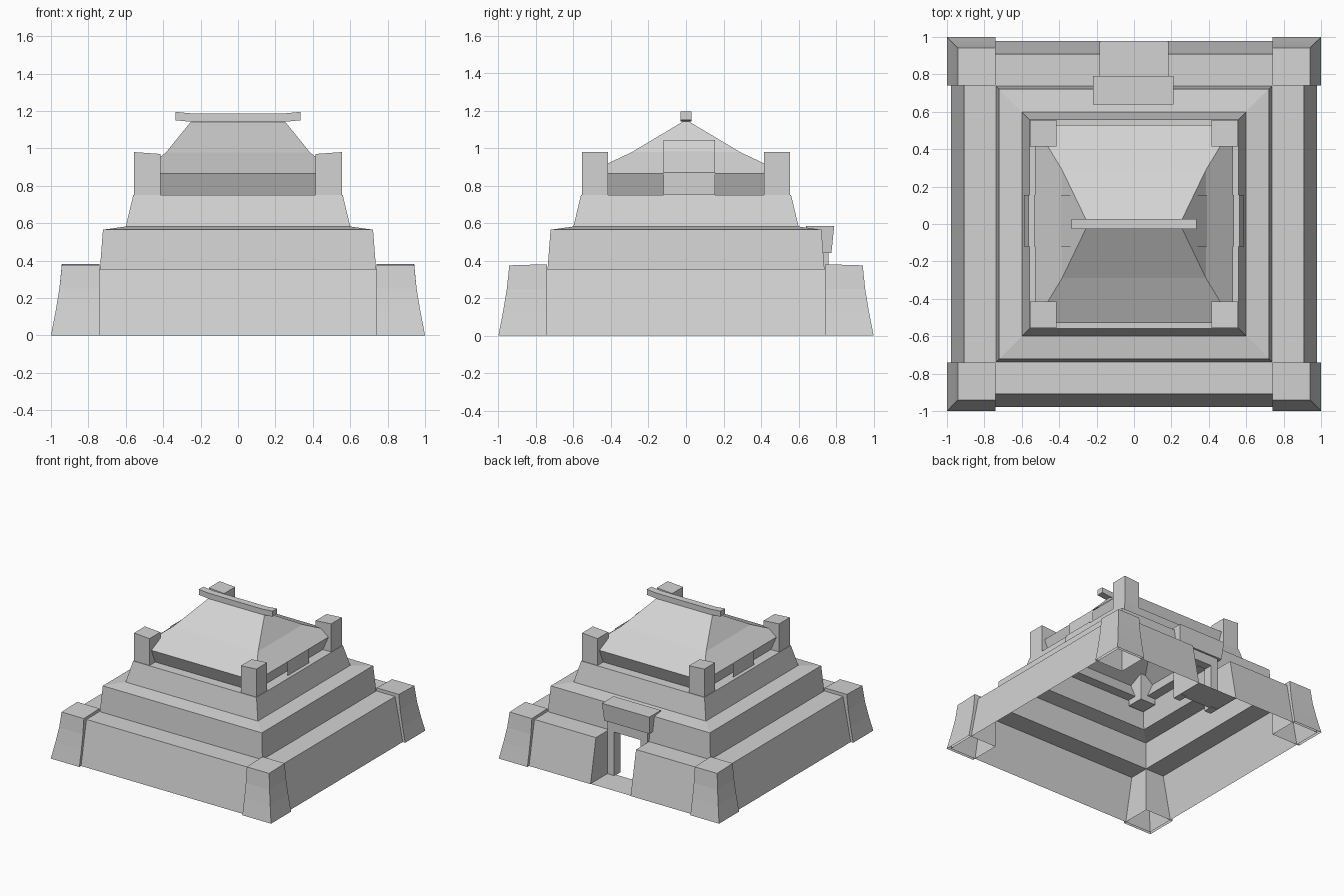
import bpy, bmesh
from mathutils import Vector

if "Cube" in bpy.data.objects:
    bpy.data.objects.remove(bpy.data.objects["Cube"])

stone = bpy.data.materials.new("pale grey stone")
stone.diffuse_color = (0.65, 0.65, 0.65, 1)
stone.use_nodes = True
stone.node_tree.nodes["Principled BSDF"].inputs["Base Color"].default_value = stone.diffuse_color


def finish(name, bm):
    bmesh.ops.remove_doubles(bm, verts=bm.verts, dist=1e-5)
    me = bpy.data.meshes.new(name)
    bm.to_mesh(me)
    bm.free()
    me.materials.append(stone)
    ob = bpy.data.objects.new(name, me)
    bpy.context.collection.objects.link(ob)
    return ob


def loft(name, rings, top=True, bottom=False, cut=None):
    """Skin a stack of four-cornered rings given as (x0, x1, y0, y1, z)."""
    bm = bmesh.new()
    loops = []
    for x0, x1, y0, y1, z in rings:
        loops.append([bm.verts.new(c) for c in
                      ((x0, y0, z), (x1, y0, z), (x1, y1, z), (x0, y1, z))])
    for a, b in zip(loops, loops[1:]):
        for i in range(4):
            j = (i + 1) % 4
            bm.faces.new((a[i], a[j], b[j], b[i]))
    if top:
        bm.faces.new(loops[-1])
    if bottom:
        bm.faces.new(loops[0][::-1])
    if cut:
        cut(bm)
    return finish(name, bm)


def box(name, x0, x1, y0, y1, z0, z1):
    return loft(name, [(x0, x1, y0, y1, z0), (x0, x1, y0, y1, z1)], True, True)


def square(r, z):
    return (-r, r, -r, r, z)


def poly(name, *polygons):
    bm = bmesh.new()
    for p in polygons:
        bm.faces.new([bm.verts.new(c) for c in p])
    return finish(name, bm)


# Hollow stepped body, with the rear gateway cut out of the two lower tiers
GAP = 0.182


def cut_gateway(bm):
    for co, no in (((GAP, 0, 0), (1, 0, 0)), ((-GAP, 0, 0), (1, 0, 0)),
                   ((0, 0, 0.44), (0, 0, 1))):
        bmesh.ops.bisect_plane(bm, geom=bm.verts[:] + bm.edges[:] + bm.faces[:],
                               plane_co=co, plane_no=no)
    gone = []
    for f in bm.faces:
        c = f.calc_center_median()
        if abs(c.x) < GAP - 0.01 and c.y > 0.7 and c.z < 0.44:
            gone.append(f)
    bmesh.ops.delete(bm, geom=gone, context='FACES')


loft("stepped_body", [square(r, z) for r, z in (
    (0.978, 0), (0.908, 0.355), (0.738, 0.355), (0.722, 0.565),
    (0.60, 0.582), (0.56, 0.75), (0.48, 0.75))], top=False, cut=cut_gateway)

# Gateway: side cheeks, floor, jambs and lintels
poly("gateway_cheeks", *[[(s * GAP, 0.738, 0), (s * GAP, 0.978, 0),
                          (s * GAP, 0.908, 0.355), (s * GAP, 0.738, 0.355)]
                         for s in (-1, 1)])
poly("gateway_floor", [(-GAP, 0.738, 0.003), (GAP, 0.738, 0.003),
                       (GAP, 0.978, 0.003), (-GAP, 0.978, 0.003)])
for s, side in ((-1, "left"), (1, "right")):
    a, b = sorted((s * 0.12, s * GAP))
    box("gateway_jamb_" + side, a, b, 0.68, 0.76, 0, 0.44)
box("gateway_inner_lintel", -0.12, 0.12, 0.69, 0.76, 0.36, 0.44)
loft("gateway_lintel", [(-0.21, 0.20, 0.64, 0.775, 0.44),
                        (-0.22, 0.21, 0.64, 0.79, 0.585)], True, True)

# Battered corner buttresses and square roof posts
for sx in (-1, 1):
    for sy in (-1, 1):
        tag = ("front" if sy < 0 else "back") + ("_left" if sx < 0 else "_right")

        def corner(inner, outer, z):
            x = sorted((sx * inner, sx * outer))
            y = sorted((sy * inner, sy * outer))
            return (*x, *y, z)

        butt = loft("buttress_" + tag, [corner(0.74, r, z) for r, z in (
            (1.0, 0), (0.975, 0.13), (0.955, 0.25), (0.942, 0.375))])
        post = loft("roof_post_" + tag, [corner(0.415, 0.555, 0.70),
                                         corner(0.415, 0.555, 0.975)], bottom=True)
        # Tops slope gently, highest toward the outside
        for v in post.data.vertices:
            if v.co.z > 0.9:
                v.co.z += 0.005 if abs(v.co.x) > 0.5 else -0.005
        for v in butt.data.vertices:
            if v.co.z > 0.37 and abs(v.co.y) < 0.8:
                v.co.z += 0.006

# Hipped roof with inward sloping soffit
loft("hipped_roof", [square(0.48, 0.75), square(0.53, 0.865),
                     (-0.385, 0.385, -0.29, 0.29, 0.978),
                     (-0.25, 0.25, -0.01, 0.01, 1.145)])

# Ridge beam with slightly raised ends
beam = loft("ridge_beam", [(-0.335, 0.335, -0.028, 0.028, 1.15),
                           (-0.335, 0.335, -0.028, 0.028, 1.195)], True, True,
            cut=lambda bm: [bmesh.ops.bisect_plane(
                bm, geom=bm.verts[:] + bm.edges[:] + bm.faces[:],
                plane_co=(x, 0, 0), plane_no=(1, 0, 0)) for x in (-0.25, 0.25)])
for v in beam.data.vertices:
    if abs(v.co.x) < 0.3:
        v.co.z -= 0.008

# Thin cover strips running over the side eaves and down the top tier
PATH = ((0.335, 1.04), (0.385, 0.978), (0.53, 0.865), (0.53, 0.75),
        (0.56, 0.75), (0.584, 0.65))
for s, side in ((-1, "left"), (1, "right")):
    pts = [(s * (x + 0.005), z + 0.004) for x, z in PATH]
    poly("eave_strip_" + side, *[[(p[0], -0.12, p[1]), (q[0], -0.12, q[1]),
                                  (q[0], 0.155, q[1]), (p[0], 0.155, p[1])]
                                 for p, q in zip(pts, pts[1:])])
